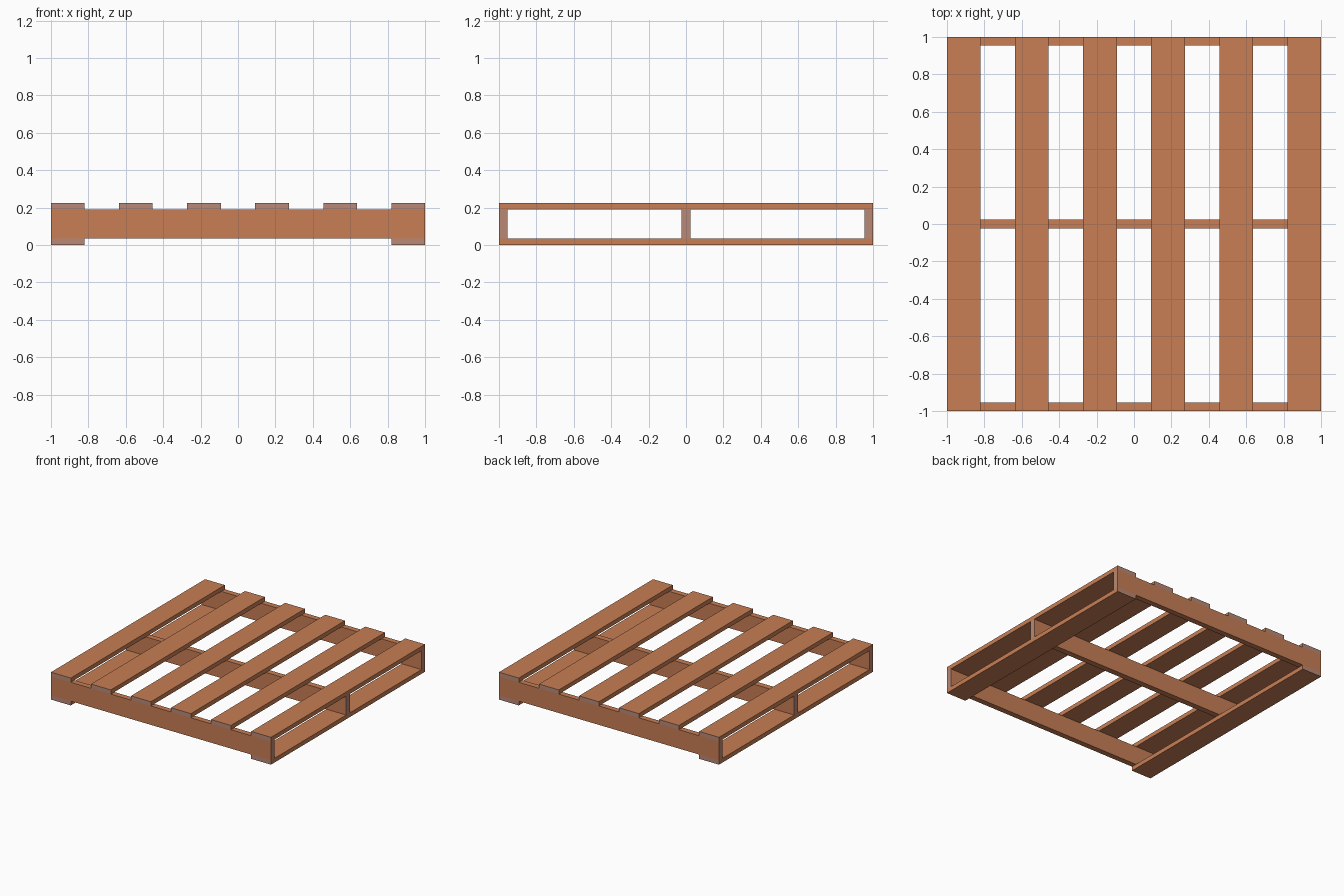
import bpy, bmesh

if "Cube" in bpy.data.objects:
    bpy.data.objects.remove(bpy.data.objects["Cube"])


def material(name, rgb):
    m = bpy.data.materials.new(name)
    m.diffuse_color = (*rgb, 1)
    m.use_nodes = True
    m.node_tree.nodes["Principled BSDF"].inputs["Base Color"].default_value = m.diffuse_color
    return m


WOOD = material("wood", (0.58, 0.21, 0.09))
END_GRAIN = material("end_grain", (0.48, 0.25, 0.18))


def plank(name, x, y, z):
    """Box between (min, max) pairs; the two faces across its length get end grain."""
    spans = (x, y, z)
    size = [b - a for a, b in spans]
    bm = bmesh.new()
    bmesh.ops.create_cube(bm, size=1)
    for v in bm.verts:
        v.co = [(a + b) / 2 + c * (b - a) for (a, b), c in zip(spans, v.co)]
    bm.normal_update()
    long_axis = size.index(max(size))
    for f in bm.faces:
        f.material_index = int(abs(f.normal[long_axis]) > 0.5)
    mesh = bpy.data.meshes.new(name)
    bm.to_mesh(mesh)
    bm.free()
    mesh.materials.append(WOOD)
    mesh.materials.append(END_GRAIN)
    obj = bpy.data.objects.new(name, mesh)
    bpy.context.collection.objects.link(obj)


WIDTH, THICK, HEIGHT = 0.18, 0.035, 0.225

# Top deck: six evenly spaced boards
for i in range(6):
    left = -1 + i * (2 - WIDTH) / 5
    plank(f"top_board_{i + 1}", (left, left + WIDTH), (-1, 1), (HEIGHT - THICK, HEIGHT))

# Bottom boards under the two sides
for side, left in (("left", -1), ("right", 1 - WIDTH)):
    plank(f"bottom_board_{side}", (left, left + WIDTH), (-1, 1), (0, THICK))

# Upright stringers between the decks
for place, y in (("front", (-1, -0.954)), ("middle", (-0.024, 0.024)), ("back", (0.954, 1))):
    plank(f"stringer_{place}", (-1, 1), y, (THICK, HEIGHT - THICK))
